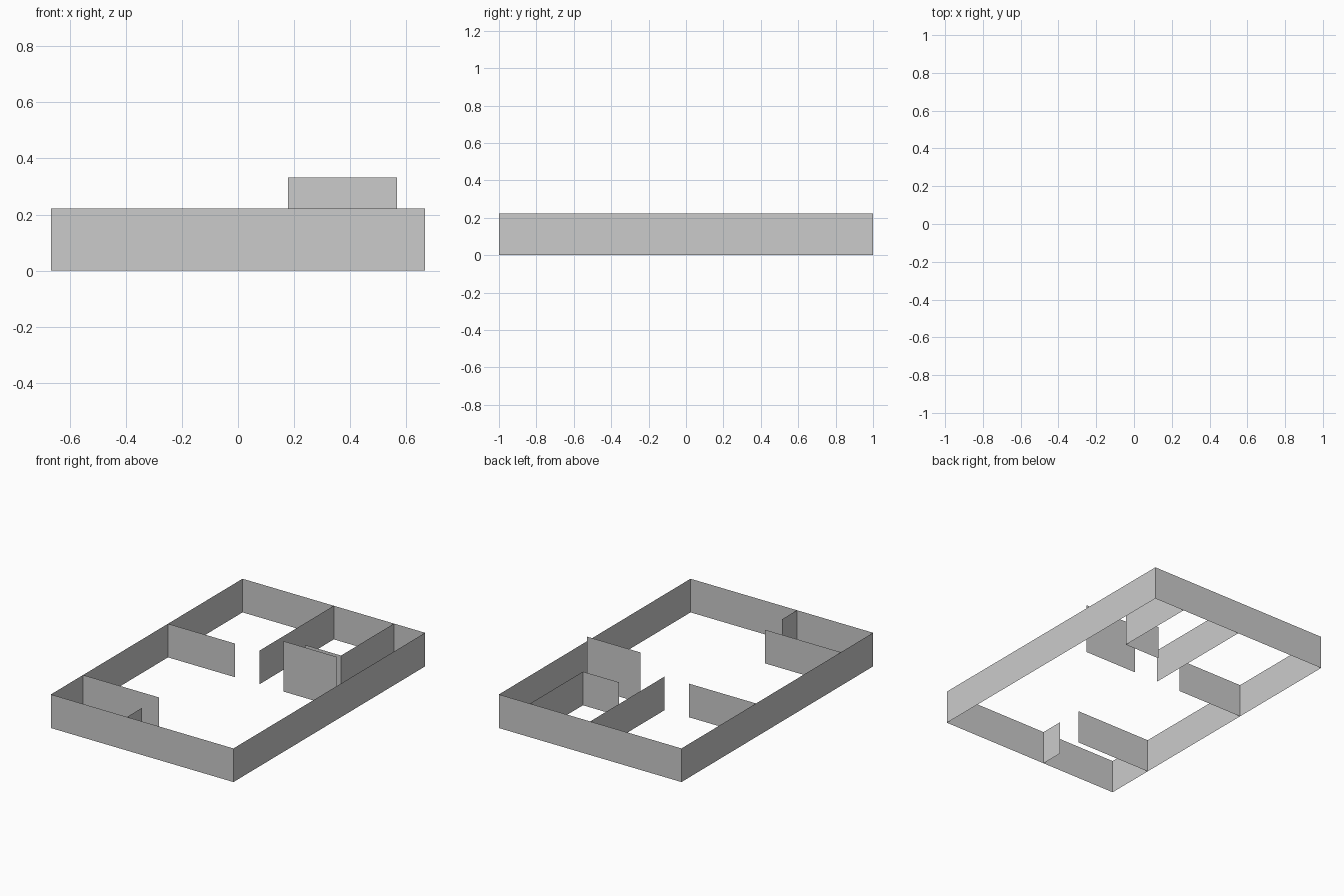
import bpy

if "Cube" in bpy.data.objects:
    bpy.data.objects.remove(bpy.data.objects["Cube"])

H = 0.222          # standard wall height
X, Y = 0.667, 1.0  # half-size of the plan


def wall(name, points, height=H, closed=False):
    """Raise a plan polyline into thin, flat wall sheets."""
    n = len(points)
    verts = [(x, y, z) for z in (0, height) for x, y in points]
    count = n if closed else n - 1
    faces = [(i, (i + 1) % n, n + (i + 1) % n, n + i) for i in range(count)]
    mesh = bpy.data.meshes.new(name)
    mesh.from_pydata(verts, [], faces)
    obj = bpy.data.objects.new(name, mesh)
    bpy.context.collection.objects.link(obj)
    return obj


# Outer perimeter
wall("outer_walls", [(-X, -Y), (X, -Y), (X, Y), (-X, Y)], closed=True)

# Back rooms
wall("back_left_room_wall", [(-X, 0.222), (-0.178, 0.222)])
wall("back_divider_wall", [(0, 0.222), (0, Y)])
wall("closet_walls", [(0.178, 0.447), (0.44, 0.447), (0.44, Y)])
wall("tall_partition", [(0.178, 0.222), (0.567, 0.222)], height=0.333)

# Front corner room with door gap
wall("front_room_wall", [(-X, -0.664), (-0.111, -0.664)])
wall("front_room_stub_wall", [(-0.111, -Y), (-0.111, -0.843)])
